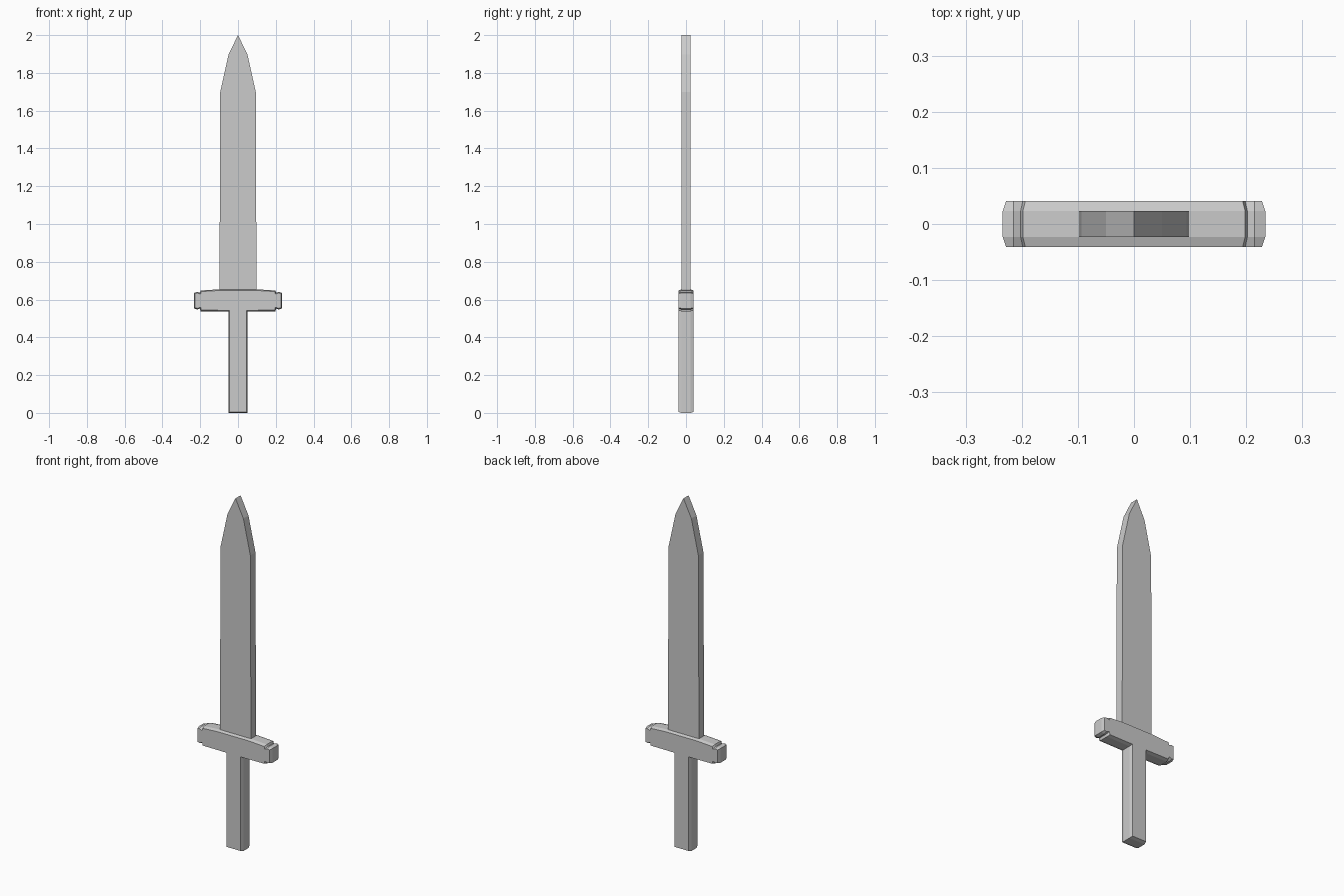
import bpy, bmesh

if "Cube" in bpy.data.objects:
    bpy.data.objects.remove(bpy.data.objects["Cube"])


def mirrored(half):
    """Complete a right-hand outline (bottom to top) with its mirrored left half."""
    return half + [(-x, z) for x, z in reversed(half) if x > 0]


def slab(name, half, depth, inset=0.0, rise=0.0):
    """Extrude an outline along y, optionally chamfering the front and back faces."""
    bm = bmesh.new()
    verts = [bm.verts.new((x, -depth, z)) for x, z in mirrored(half)]
    face = bm.faces.new(verts)
    ext = bmesh.ops.extrude_face_region(bm, geom=[face], use_keep_orig=True)
    moved = [v for v in ext["geom"] if isinstance(v, bmesh.types.BMVert)]
    bmesh.ops.translate(bm, verts=moved, vec=(0, 2 * depth, 0))
    bmesh.ops.recalc_face_normals(bm, faces=bm.faces[:])
    if inset:
        caps = [f for f in bm.faces if abs(f.normal.y) > 0.9]
        bmesh.ops.inset_region(bm, faces=caps, thickness=inset, depth=rise,
                               use_even_offset=True, use_boundary=True)
    mesh = bpy.data.meshes.new(name)
    bm.to_mesh(mesh)
    bm.free()
    obj = bpy.data.objects.new(name, mesh)
    bpy.context.collection.objects.link(obj)
    return obj


# Blade: flat slab with a slight taper and a two-step point
slab("blade", [(0.098, 0.645), (0.094, 1.7), (0.05, 1.898), (0, 2.0)], 0.023)

# Grip and crossguard: one chamfered piece with stepped guard ends
slab("hilt", [(0.05, 0), (0.05, 0.537), (0.198, 0.538), (0.202, 0.552),
              (0.215, 0.547), (0.234, 0.553), (0.234, 0.635), (0.215, 0.641),
              (0.202, 0.636), (0.198, 0.648), (0.1, 0.654)],
     0.023, inset=0.006, rise=0.018)
